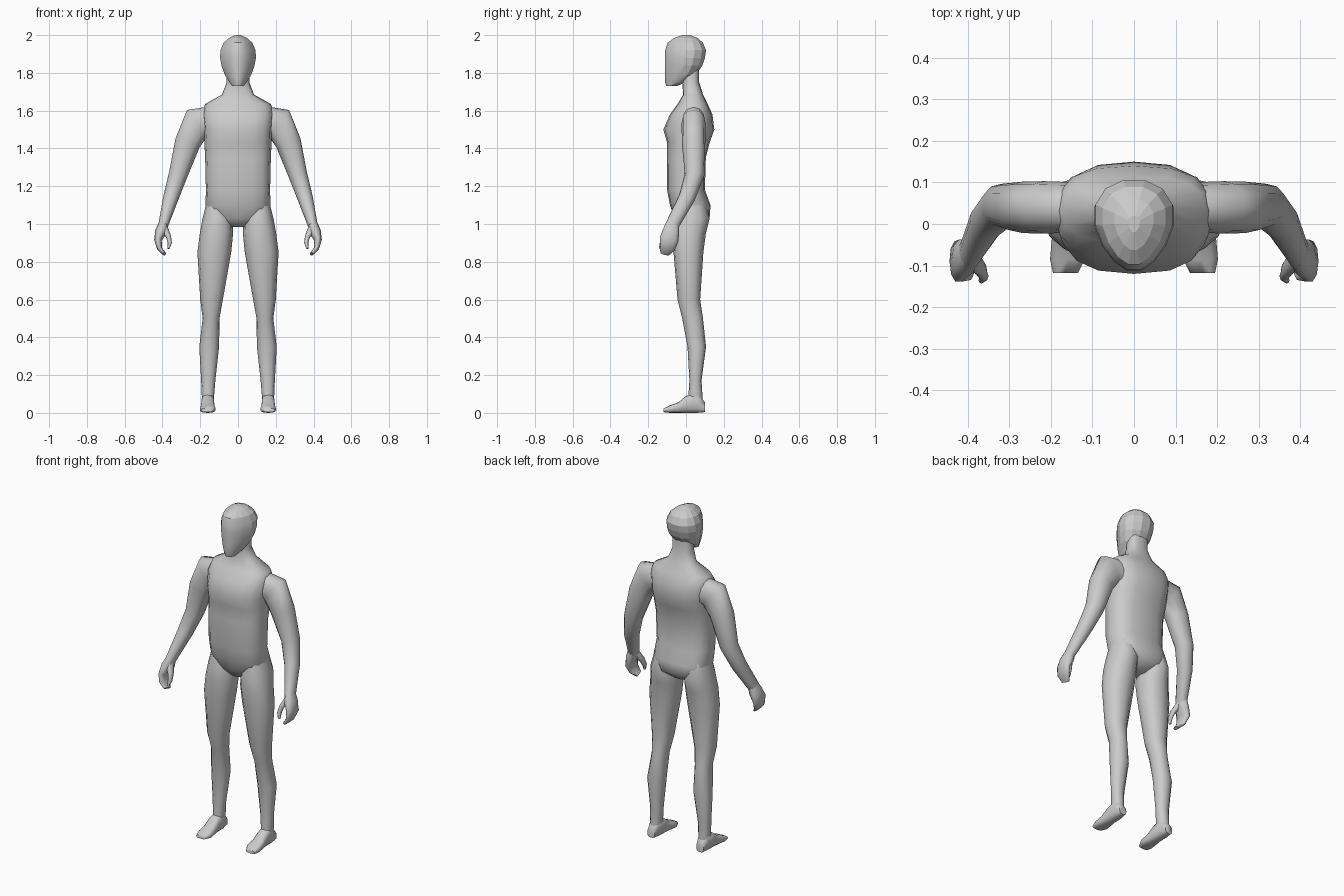
import bpy, bmesh, math
from mathutils import Vector

grey = bpy.data.materials.new("plain grey")
grey.diffuse_color = (0.6, 0.6, 0.6, 1)


def spow(v, p):
    return math.copysign(abs(v) ** (2 / p), v)


def loft(name, rings, normal=None, ref=(0, 1, 0), sides=12, power=2.2, taper=0.0, mirror=False):
    """Skin rings (centre x, y, z, half size u, half size v); rings follow the path unless a normal is given."""
    bm = bmesh.new()
    centres = [Vector(r[:3]) for r in rings]
    loops = []
    for i, r in enumerate(rings):
        n = Vector(normal) if normal else centres[min(i + 1, len(rings) - 1)] - centres[max(i - 1, 0)]
        n.normalize()
        v = Vector(ref) - n * n.dot(Vector(ref))
        v.normalize()
        u = v.cross(n)
        loop = []
        for k in range(sides):
            a = 2 * math.pi * k / sides
            c, s = spow(math.cos(a), power), spow(math.sin(a), power)
            loop.append(bm.verts.new(centres[i] + u * c * r[3] * (1 + taper * s) + v * s * r[4]))
        loops.append(loop)
    for a, b in zip(loops, loops[1:]):
        for k in range(sides):
            j = (k + 1) % sides
            bm.faces.new((a[k], a[j], b[j], b[k]))
    bm.faces.new(loops[0])
    bm.faces.new(loops[-1])
    bmesh.ops.recalc_face_normals(bm, faces=bm.faces)
    mesh = bpy.data.meshes.new(name)
    bm.to_mesh(mesh)
    bm.free()
    mesh.materials.append(grey)
    ob = bpy.data.objects.new(name, mesh)
    bpy.context.collection.objects.link(ob)
    bpy.context.view_layer.objects.active = ob
    ob.select_set(True)
    bpy.ops.object.shade_smooth_by_angle(angle=math.radians(65))
    ob.select_set(False)
    if mirror:
        ob.modifiers.new("mirror", "MIRROR").use_mirror_merge = False
    return ob


def level(rows):
    """Level rings from (z, x min, x max, y front, y back)."""
    return [((a + b) / 2, (f + k) / 2, z, (b - a) / 2, (k - f) / 2) for z, a, b, f, k in rows]


def centred(rows):
    """Level rings centred on x from (z, half width, y front, y back)."""
    return level([(z, -w, w, f, k) for z, w, f, k in rows])


UP = (0, 0, 1)

# Torso running up into the neck
loft("torso", centred([
    (0.985, 0.04, -0.03, 0.07), (1.03, 0.15, -0.06, 0.125), (1.1, 0.172, -0.085, 0.13),
    (1.18, 0.170, -0.1, 0.1), (1.35, 0.174, -0.1, 0.105), (1.43, 0.178, -0.1, 0.125),
    (1.5, 0.18, -0.12, 0.15), (1.58, 0.19, -0.085, 0.14), (1.635, 0.175, -0.045, 0.115),
    (1.685, 0.085, -0.015, 0.09), (1.75, 0.06, -0.02, 0.07), (1.83, 0.06, -0.02, 0.07),
]), UP, sides=16, power=2.6)

# Egg-shaped head, narrow at the face
head = loft("head", centred([
    (1.73, 0.03, -0.105, -0.05), (1.75, 0.045, -0.112, 0.0), (1.79, 0.07, -0.114, 0.055),
    (1.84, 0.088, -0.115, 0.09), (1.88, 0.095, -0.115, 0.103), (1.92, 0.093, -0.113, 0.109),
    (1.96, 0.076, -0.1, 0.092), (1.985, 0.047, -0.064, 0.062), (2.0, 0.014, -0.02, 0.02),
]), UP, sides=14, power=2.0, taper=0.25)
# Faceted crown and back, smooth face
for p in head.data.polygons:
    p.use_smooth = p.center.y < -0.02 and p.center.z < 1.95

# Legs from hip to ankle
loft("leg", level([
    (1.12, 0.06, 0.165, -0.05, 0.1), (1.03, 0.03, 0.188, -0.07, 0.125),
    (0.95, 0.026, 0.202, -0.075, 0.105), (0.85, 0.036, 0.215, -0.066, 0.092),
    (0.6, 0.08, 0.2, -0.045, 0.075), (0.5, 0.098, 0.187, -0.02, 0.09),
    (0.35, 0.1, 0.205, 0.008, 0.106), (0.17, 0.12, 0.195, 0.018, 0.082),
    (0.05, 0.13, 0.19, 0.01, 0.09),
]), UP, mirror=True)

# Feet from heel to toe
loft("foot", [
    (0.162, 0.1, 0.03, 0.024, 0.026), (0.16, 0.06, 0.055, 0.034, 0.055),
    (0.16, 0.0, 0.045, 0.035, 0.045), (0.16, -0.04, 0.028, 0.038, 0.028),
    (0.16, -0.085, 0.02, 0.042, 0.02), (0.165, -0.118, 0.014, 0.03, 0.01),
], (0, 1, 0), ref=UP, power=2.8, mirror=True)

# Arms from shoulder to wrist
loft("arm", [
    (0.13, 0.04, 1.54, 0.085, 0.06), (0.215, 0.04, 1.535, 0.088, 0.063),
    (0.267, 0.04, 1.43, 0.068, 0.062), (0.317, 0.045, 1.26, 0.05, 0.052),
    (0.355, 0.005, 1.14, 0.041, 0.044), (0.397, -0.075, 0.99, 0.026, 0.036),
], mirror=True)

# Mitten hands curling inward
loft("hand", [
    (0.393, -0.068, 1.01, 0.024, 0.034), (0.407, -0.08, 0.96, 0.032, 0.046),
    (0.424, -0.09, 0.915, 0.02, 0.052), (0.415, -0.1, 0.87, 0.014, 0.042),
    (0.39, -0.112, 0.842, 0.009, 0.025),
], sides=10, mirror=True)

# Thumbs
loft("thumb", [
    (0.392, -0.085, 0.975, 0.022, 0.024), (0.368, -0.11, 0.935, 0.014, 0.018),
    (0.361, -0.125, 0.9, 0.011, 0.014), (0.368, -0.136, 0.87, 0.006, 0.008),
], sides=8, mirror=True)
